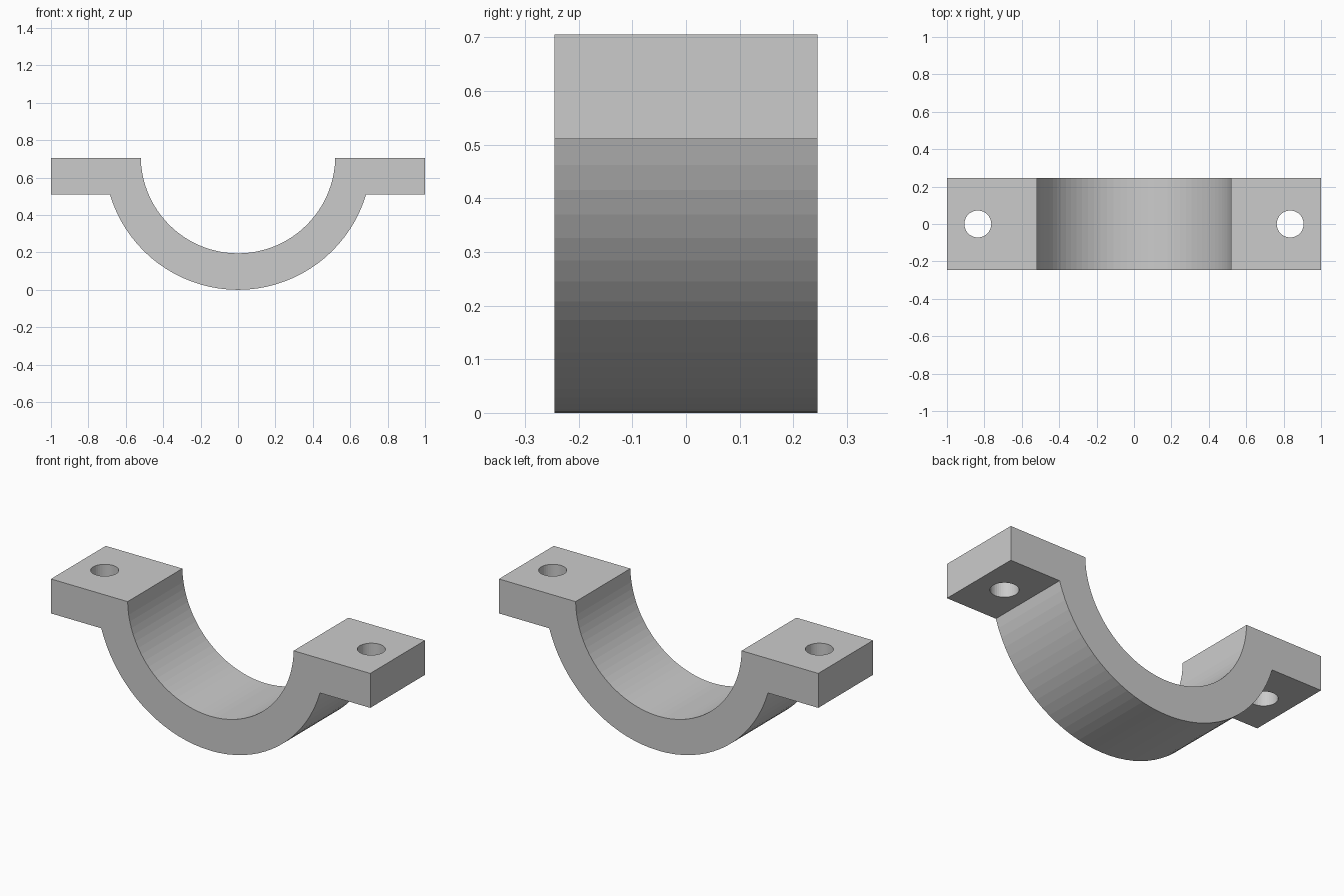
import bpy, bmesh, math

if "Cube" in bpy.data.objects:
    bpy.data.objects.remove(bpy.data.objects["Cube"])

CZ = 0.715                 # height of the bore axis
R_OUT, R_IN = 0.715, 0.52  # saddle radii
TOP, LEDGE = 0.705, 0.51   # flange top and underside
HALF_Y = 0.245
HOLE_X, HOLE_R = 0.835, 0.072


def arc(radius, z_end, steps):
    """Points along the lower arc, left to right, ending at height z_end."""
    a = math.asin((CZ - z_end) / radius)
    pts = []
    for i in range(steps + 1):
        t = math.pi + a + (math.pi - 2 * a) * i / steps
        pts.append((radius * math.cos(t), CZ + radius * math.sin(t)))
    return pts


# Clamp profile: outer arc, right flange, inner arc back, left flange
profile = arc(R_OUT, LEDGE, 36) + [(1, LEDGE), (1, TOP)]
profile += arc(R_IN, TOP, 44)[::-1] + [(-1, TOP), (-1, LEDGE)]

bm = bmesh.new()
face = bm.faces.new([bm.verts.new((x, -HALF_Y, z)) for x, z in profile])
ext = bmesh.ops.extrude_face_region(bm, geom=[face], use_keep_orig=True)
bmesh.ops.translate(bm, vec=(0, 2 * HALF_Y, 0),
                    verts=[v for v in ext["geom"] if isinstance(v, bmesh.types.BMVert)])
bmesh.ops.recalc_face_normals(bm, faces=bm.faces[:])
mesh = bpy.data.meshes.new("clamp_half")
bm.to_mesh(mesh)
bm.free()
clamp = bpy.data.objects.new("clamp_half", mesh)
bpy.context.collection.objects.link(clamp)

# Bolt holes through both flanges
for side in (-1, 1):
    bpy.ops.mesh.primitive_cylinder_add(vertices=40, radius=HOLE_R, depth=0.6,
                                        location=(side * HOLE_X, 0, 0.6))
    cutter = bpy.context.object
    cutter.name = "bolt_hole_cutter"
    cutter.hide_render = True
    mod = clamp.modifiers.new("bolt_hole", 'BOOLEAN')
    mod.operation = 'DIFFERENCE'
    mod.solver = 'EXACT'
    mod.object = cutter
    bpy.context.view_layer.objects.active = clamp
    bpy.ops.object.modifier_apply(modifier=mod.name)
    bpy.data.objects.remove(cutter)
